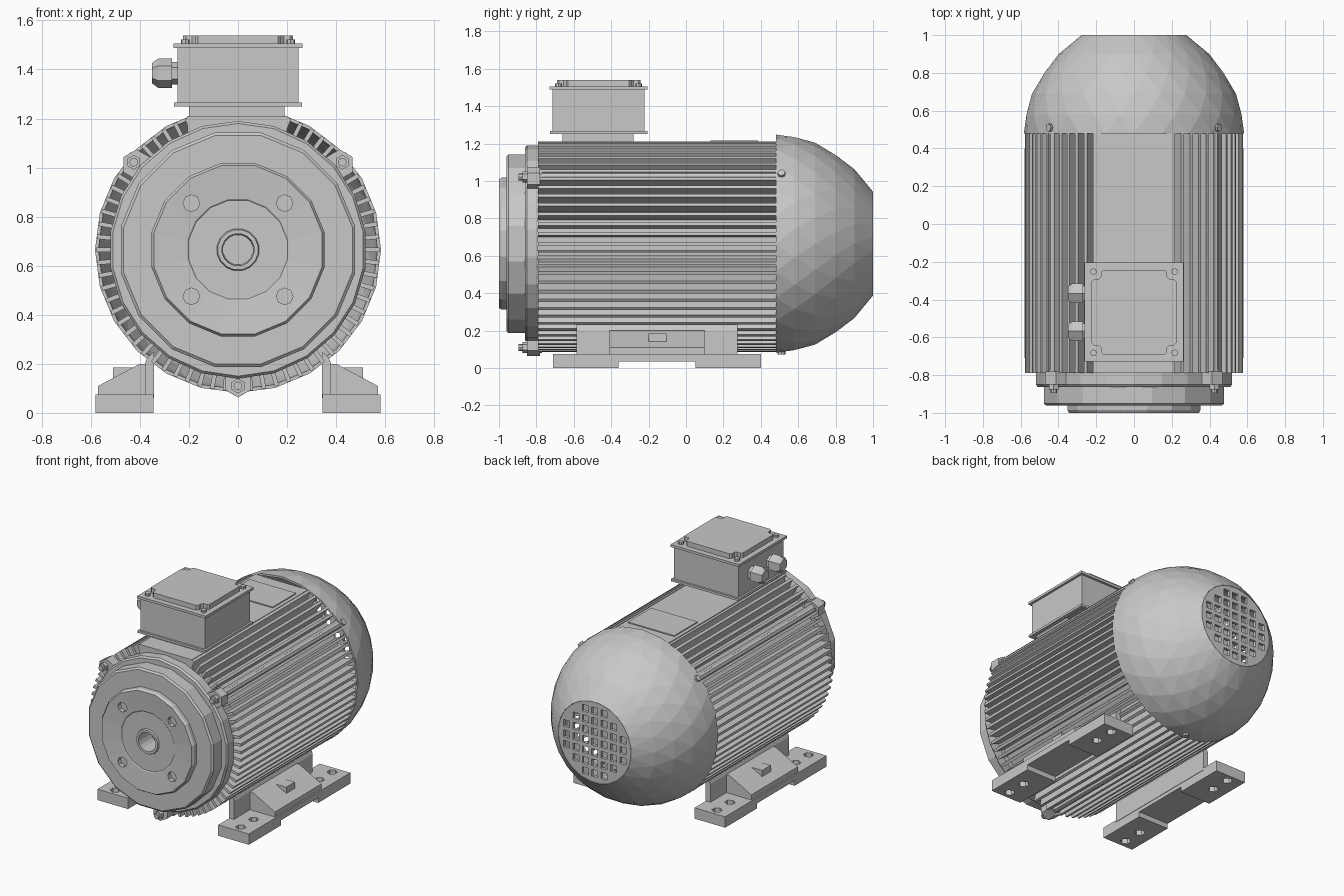
import bpy, bmesh, math
from mathutils import Matrix, Vector

if "Cube" in bpy.data.objects:
    bpy.data.objects.remove(bpy.data.objects["Cube"])

ZC = 0.665  # height of the motor axis
grey = bpy.data.materials.new("cast_grey")
grey.diffuse_color = (0.58, 0.58, 0.58, 1)
grey.use_nodes = True
grey.node_tree.nodes["Principled BSDF"].inputs["Base Color"].default_value = grey.diffuse_color


def finish(bm, name):
    bmesh.ops.remove_doubles(bm, verts=bm.verts, dist=1e-5)
    bmesh.ops.recalc_face_normals(bm, faces=bm.faces)
    me = bpy.data.meshes.new(name)
    bm.to_mesh(me)
    bm.free()
    me.materials.append(grey)
    ob = bpy.data.objects.new(name, me)
    bpy.context.collection.objects.link(ob)
    return ob


def add_box(bm, lo, hi, mat=Matrix()):
    lo, hi = Vector(lo), Vector(hi)
    m = Matrix.Translation((lo + hi) / 2) @ Matrix.Diagonal((*(hi - lo), 1))
    bmesh.ops.create_cube(bm, size=1, matrix=mat @ m)


def box(name, lo, hi):
    bm = bmesh.new()
    add_box(bm, lo, hi)
    return finish(bm, name)


def add_cyl(bm, p, q, r, sides=6, r2=None):
    p, q = Vector(p), Vector(q)
    d = q - p
    m = Matrix.Translation((p + q) / 2) @ d.to_track_quat('Z', 'Y').to_matrix().to_4x4()
    bmesh.ops.create_cone(bm, cap_ends=True, segments=sides, radius1=r,
                          radius2=r if r2 is None else r2, depth=d.length, matrix=m)


def prism(name, pts, vec):
    bm = bmesh.new()
    f = bm.faces.new([bm.verts.new(p) for p in pts])
    new = bmesh.ops.extrude_face_region(bm, geom=[f])["geom"]
    bmesh.ops.translate(bm, vec=vec, verts=[g for g in new if isinstance(g, bmesh.types.BMVert)])
    return finish(bm, name)


def lathe(name, prof, n, stagger=False, loop=False):
    """Turn (y, radius) points about the motor axis."""
    bm = bmesh.new()
    rings = []
    for k, (y, r, *_) in enumerate(prof):
        off = (k if k < len(prof) / 2 else len(prof) - 1 - k) * 0.5 if stagger else 0.5
        rings.append([bm.verts.new((r * math.cos(2 * math.pi * (i + off) / n), y,
                                    ZC + r * math.sin(2 * math.pi * (i + off) / n)))
                      for i in range(n)])
    pairs = list(zip(rings, rings[1:])) + ([(rings[-1], rings[0])] if loop else [])
    for k, (a, b) in enumerate(pairs):
        for i in range(n):
            j = (i + 1) % n
            if not stagger or prof[k][0] == prof[(k + 1) % len(prof)][0]:
                bm.faces.new((a[i], a[j], b[j], b[i]))
            elif k < len(prof) / 2:
                bm.faces.new((a[i], a[j], b[i]))
                bm.faces.new((a[j], b[j], b[i]))
            else:
                bm.faces.new((b[i], b[j], a[i]))
                bm.faces.new((b[j], a[j], a[i]))
    return finish(bm, name)


def cut(ob, bm, name):
    tool = finish(bm, name)
    tool.hide_render = True
    tool.hide_viewport = True
    mod = ob.modifiers.new("cut", 'BOOLEAN')
    mod.operation, mod.solver, mod.object = 'DIFFERENCE', 'EXACT', tool


# Ribbed body
lathe("body_core", [(-0.79, 0), (-0.79, 0.49), (0.48, 0.49), (0.48, 0)], 40)
bm = bmesh.new()
N = 68
for i in range(N):
    a = 2 * math.pi * i / N
    if math.sin(a) > 0 and abs(math.cos(a)) * 0.575 < 0.205:
        continue
    m = Matrix.Translation((0, 0, ZC)) @ Matrix.Rotation(-a, 4, 'Y')
    add_box(bm, (0.47, -0.79, -0.009), (0.577, 0.48, 0.009), m)
finish(bm, "cooling_fins")
box("top_pad", (-0.205, -0.79, 1.1), (0.2, 0.48, 1.21))
box("name_plate", (-0.18, 0.13, 1.208), (0.175, 0.385, 1.217))

# Front end bell
lathe("end_bell", [(-0.79, 0.1), (-0.79, 0.525), (-0.85, 0.525), (-0.862, 0.515), (-0.862, 0.1)],
      22, loop=True)
lathe("front_flange", [(-0.85, 0.1), (-0.86, 0.487), (-0.95, 0.487), (-0.96, 0.475), (-0.96, 0.1)],
      16, loop=True)
boss = lathe("shaft_boss", [(-0.83, 0), (-0.83, 0.095), (-0.95, 0.095), (-0.95, 0.36),
                            (-0.985, 0.36), (-1, 0.35), (-0.988, 0.21), (-0.984, 0.205),
                            (-0.984, 0.087), (-0.995, 0.083), (-0.995, 0.066), (-0.86, 0.062),
                            (-0.86, 0)], 16)
bm = bmesh.new()
for sx in (-1, 1):
    for sz in (-1, 1):
        add_cyl(bm, (sx * 0.19, -1.05, ZC + sz * 0.19), (sx * 0.19, -0.965, ZC + sz * 0.19), 0.034, 8)
cut(boss, bm, "boss_hole_cutter")

# Tie rods with lugs, front bolts and cover screws
rods, lugs, bolts = bmesh.new(), bmesh.new(), bmesh.new()
for deg in (40, 140, 270):
    a = math.radians(deg)
    d = Vector((math.cos(a), 0, math.sin(a)))

    def at(y, r=0.555):
        return d * r + Vector((0, y, ZC))

    add_cyl(rods, at(-0.79), at(0.48), 0.025, 8)
    add_cyl(lugs, at(-0.85, 0.54), at(-0.78, 0.54), 0.062, 6)
    add_cyl(bolts, at(-0.875), at(-0.77), 0.03, 6)
    add_cyl(bolts, at(-0.895), at(-0.87), 0.018, 8)
    add_cyl(bolts, at(0.51, 0.55), at(0.51, 0.592), 0.021, 8)
finish(rods, "tie_rods")
finish(lugs, "bell_lugs")
finish(bolts, "bolts")

# Domed fan cover (thin shell) and grille
dome = [(0.48, 0.583), (0.58, 0.574), (0.69, 0.54), (0.8, 0.478), (0.9, 0.398), (1.0, 0.28)]
lathe("fan_cover", dome + [(y - (0.012 if y > 0.5 else 0), r - 0.014) for y, r in reversed(dome)],
      24, stagger=True, loop=True)
bm = bmesh.new()
add_cyl(bm, (0, 0.978, ZC), (0, 0.999, ZC), 0.279, 24)
grille = finish(bm, "fan_grille")
bm = bmesh.new()
for i in range(-3, 4):
    for j in range(-3, 4):
        x, z = i * 0.072, j * 0.072
        if math.hypot(x, z) < 0.235:
            add_box(bm, (x - 0.023, 0.9, ZC + z - 0.023), (x + 0.023, 1.1, ZC + z + 0.023))
cut(grille, bm, "grille_cutter")

# Feet, mirrored left and right
YF = -0.155
for s, side in ((-1, "left"), (1, "right")):
    outline = [(-0.555, 0), (-0.205, 0), (-0.205, 0.035), (0.205, 0.035), (0.205, 0), (0.555, 0),
               (0.555, 0.075), (-0.555, 0.075)]
    base = prism(side + "_foot_base", [(s * 0.345, YF + y, z) for y, z in outline], (s * 0.235, 0, 0))
    bm = bmesh.new()
    for y in (-0.5, -0.36, 0.36, 0.5):
        add_cyl(bm, (s * 0.48, YF + y, -0.1), (s * 0.48, YF + y, 0.2), 0.034, 6)
    cut(base, bm, side + "_foot_hole_cutter")
    prism(side + "_foot_web", [(s * x, -0.585, z) for x, z in
                               ((0.342, 0.06), (0.38, 0.06), (0.38, 0.2), (0.37, 0.225), (0.342, 0.25))],
          (0, 0.86, 0))
    prism(side + "_foot_gusset", [(s * x, -0.41, z) for x, z in
                                  ((0.37, 0.07), (0.57, 0.07), (0.57, 0.11), (0.4, 0.2), (0.37, 0.2))],
          (0, 0.51, 0))
    box(side + "_foot_block", (s * 0.46 - 0.05, -0.2, 0.1), (s * 0.46 + 0.05, -0.105, 0.185))

# Terminal box, hollow and open underneath
YB = -0.467
box("box_neck", (-0.2, -0.66, 1.18), (0.19, -0.28, 1.255))


def frame(name, w, inner, z0, z1):
    bm = bmesh.new()
    for s in (-1, 1):
        e = sorted((s * inner, s * w))
        add_box(bm, (e[0], YB - w, z0), (e[1], YB + w, z1))
        add_box(bm, (-inner, YB + e[0], z0), (inner, YB + e[1], z1))
    finish(bm, name)


frame("box_walls", 0.246, 0.232, 1.25, 1.495)
frame("box_bottom_rim", 0.26, 0.232, 1.25, 1.266)
box("lid_plate", (-0.262, YB - 0.262, 1.488), (0.262, YB + 0.262, 1.505))
w, n, c = 0.224, 0.175, 0.012
corner = [(w, n - c), (w - c, n), (n + c, n), (n, n + c), (n, w - c), (n - c, w)]
pts = []
for q in range(4):
    co, si = round(math.cos(q * math.pi / 2)), round(math.sin(q * math.pi / 2))
    pts += [(co * x - si * y, YB + si * x + co * y, 1.505) for x, y in corner]
prism("lid_panel", pts, (0, 0, 0.034))
bm = bmesh.new()
for sx in (-1, 1):
    for sy in (-1, 1):
        add_cyl(bm, (sx * 0.215, YB + sy * 0.215, 1.5), (sx * 0.215, YB + sy * 0.215, 1.522), 0.018, 8)
finish(bm, "lid_screws")

# Cable glands on the left of the box
bm = bmesh.new()
for y in (-0.367, -0.567):
    for x0, x1, r, r2 in ((-0.235, -0.275, 0.046, 0.046), (-0.27, -0.325, 0.06, 0.06),
                          (-0.325, -0.35, 0.06, 0.042)):
        add_cyl(bm, (x0, y, 1.385), (x1, y, 1.385), r, 6, r2)
finish(bm, "cable_glands")
